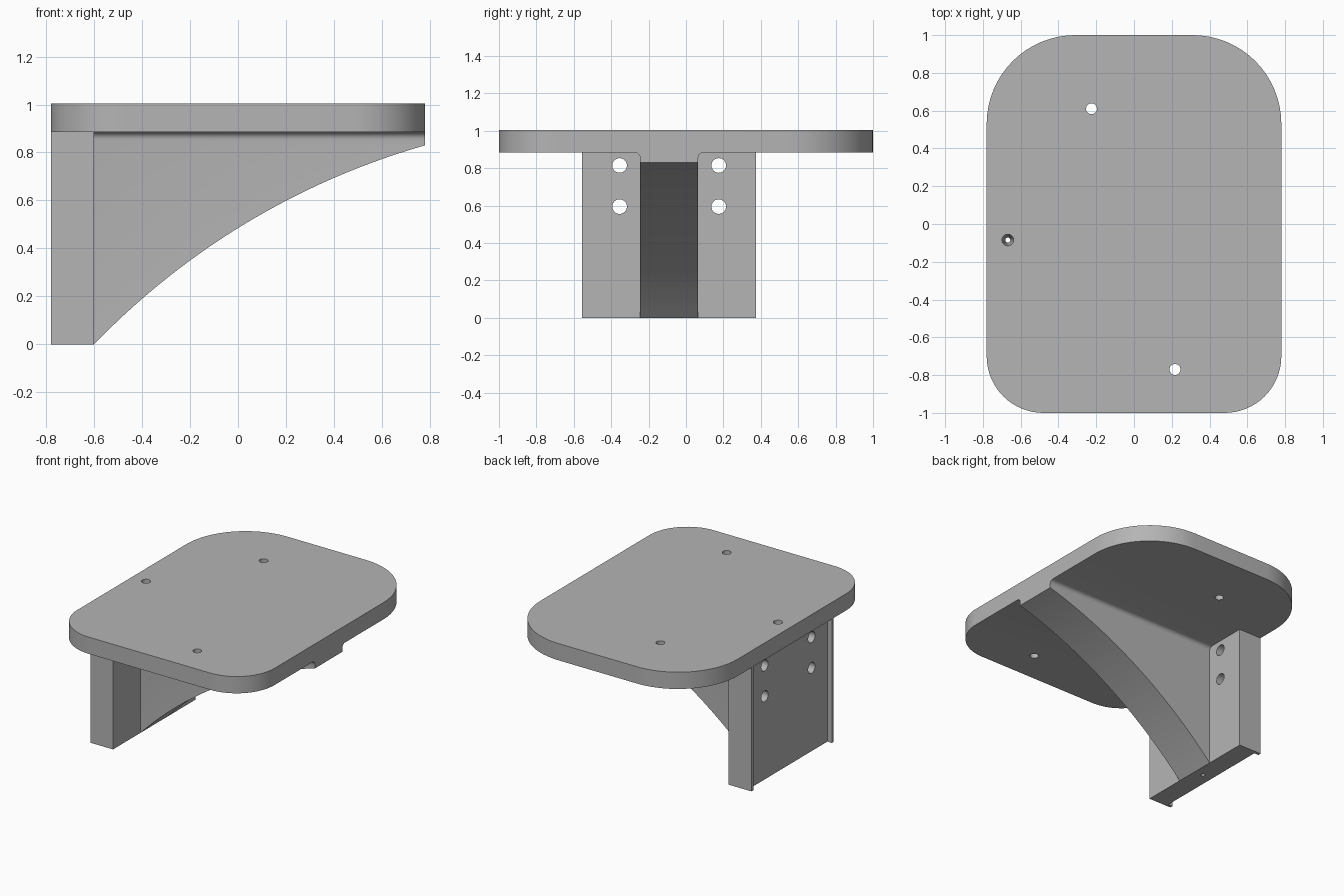
import bpy, bmesh, math
from mathutils import Vector

if "Cube" in bpy.data.objects:
    bpy.data.objects.remove(bpy.data.objects["Cube"], do_unlink=True)

grey = bpy.data.materials.new("plain grey")
grey.use_nodes = True
grey.diffuse_color = (0.46, 0.46, 0.46, 1)
grey.node_tree.nodes["Principled BSDF"].inputs["Base Color"].default_value = (0.46, 0.46, 0.46, 1)

# Maps profile coordinates (u, v) and depth d into space
AXES = {
    "x": lambda u, v, d: (d, u, v),
    "y": lambda u, v, d: (u, d, v),
    "z": lambda u, v, d: (u, v, d),
}


def finish(name, bm):
    bmesh.ops.recalc_face_normals(bm, faces=bm.faces)
    mesh = bpy.data.meshes.new(name)
    bm.to_mesh(mesh)
    bm.free()
    mesh.materials.append(grey)
    ob = bpy.data.objects.new(name, mesh)
    bpy.context.collection.objects.link(ob)
    return ob


def prism(name, profile, axis, lo, hi):
    bm = bmesh.new()
    place = AXES[axis]
    face = bm.faces.new([bm.verts.new(place(u, v, lo)) for u, v in profile])
    ext = bmesh.ops.extrude_face_region(bm, geom=[face])
    shift = Vector(place(0, 0, hi - lo))
    bmesh.ops.translate(bm, vec=shift, verts=[g for g in ext["geom"] if isinstance(g, bmesh.types.BMVert)])
    return finish(name, bm)


def arc(cx, cy, r, start, end, n=16):
    steps = [math.radians(start + (end - start) * i / n) for i in range(n + 1)]
    return [(cx + r * math.cos(a), cy + r * math.sin(a)) for a in steps]


def boolean(target, tool, operation):
    bpy.context.view_layer.objects.active = target
    mod = target.modifiers.new("join", "BOOLEAN")
    mod.operation = operation
    mod.solver = "EXACT"
    mod.object = tool
    bpy.ops.object.modifier_apply(modifier=mod.name)
    bpy.data.objects.remove(tool, do_unlink=True)


W, TOP, UNDER, INNER = 0.78, 1.005, 0.885, 0.95
BACK_R, FRONT_R = 0.47, 0.30
RIB_LO, RIB_HI, FILLET = -0.245, 0.065, 0.03

# Table top with larger corners at the back
outline = (arc(W - BACK_R, 1 - BACK_R, BACK_R, 0, 90)
           + arc(BACK_R - W, 1 - BACK_R, BACK_R, 90, 180)
           + arc(FRONT_R - W, FRONT_R - 1, FRONT_R, 180, 270)
           + arc(W - FRONT_R, FRONT_R - 1, FRONT_R, 270, 360))
bracket = prism("shelf_bracket", outline, "z", UNDER, TOP)

# Wall mount: channel section with a thin lip at each side
lo, hi, lip, depth = -0.555, 0.375, 0.022, 0.035
channel = [(-W, lo), (-0.6, lo), (-0.6, hi), (-W, hi), (-W, hi - lip),
           (depth - W, hi - lip), (depth - W, lo + lip), (-W, lo + lip)]
boolean(bracket, prism("wall_mount", channel, "z", 0, INNER), "UNION")

# Curved support rib: circle through three points on its underside
a, b, c = Vector((-0.6, 0)), Vector((0, 0.485)), Vector((W, 0.83))
d = 2 * (a.x * (b.y - c.y) + b.x * (c.y - a.y) + c.x * (a.y - b.y))
centre = Vector((
    (a.dot(a) * (b.y - c.y) + b.dot(b) * (c.y - a.y) + c.dot(c) * (a.y - b.y)) / d,
    (a.dot(a) * (c.x - b.x) + b.dot(b) * (a.x - c.x) + c.dot(c) * (b.x - a.x)) / d))
angles = [math.degrees(math.atan2(p.y - centre.y, p.x - centre.x)) for p in (a, c)]
under = arc(centre.x, centre.y, (a - centre).length, angles[0], angles[1], 28)
under[0], under[-1] = a[:], c[:]
rib = [(-0.68, 0)] + under + [(W, INNER), (-0.68, INNER)]
boolean(bracket, prism("support_rib", rib, "y", RIB_LO, RIB_HI), "UNION")

# Rounded joints between rib and table top
z = UNDER - FILLET
joint = (arc(RIB_LO - FILLET, z, FILLET, 90, 0, 6) + arc(RIB_HI + FILLET, z, FILLET, 180, 90, 6)
         + [(RIB_HI + FILLET, INNER), (RIB_LO - FILLET, INNER)])
boolean(bracket, prism("rib_joint", joint, "x", -0.68, W), "UNION")

# Screw holes through the wall mount
for y in (-0.355, 0.175):
    for z in (0.595, 0.815):
        boolean(bracket, prism("wall_hole_cutter", arc(y, z, 0.039, 0, 348.75, 31), "x", -0.9, -0.5), "DIFFERENCE")

# Holes through the table top
for x, y in ((-0.225, 0.61), (0.217, -0.77)):
    boolean(bracket, prism("top_hole_cutter", arc(x, y, 0.029, 0, 345, 23), "z", 0.8, 1.1), "DIFFERENCE")

# Tapered hole running down the wall mount
bm = bmesh.new()
bmesh.ops.create_cone(bm, cap_ends=True, segments=24, radius1=0.013, radius2=0.031, depth=TOP + 0.04)
bmesh.ops.translate(bm, vec=(-0.668, -0.085, TOP / 2), verts=bm.verts)
boolean(bracket, finish("tapered_hole_cutter", bm), "DIFFERENCE")

bpy.ops.object.select_all(action="DESELECT")
bracket.select_set(True)
bpy.context.view_layer.objects.active = bracket
bpy.ops.object.shade_smooth_by_angle(angle=math.radians(30))
